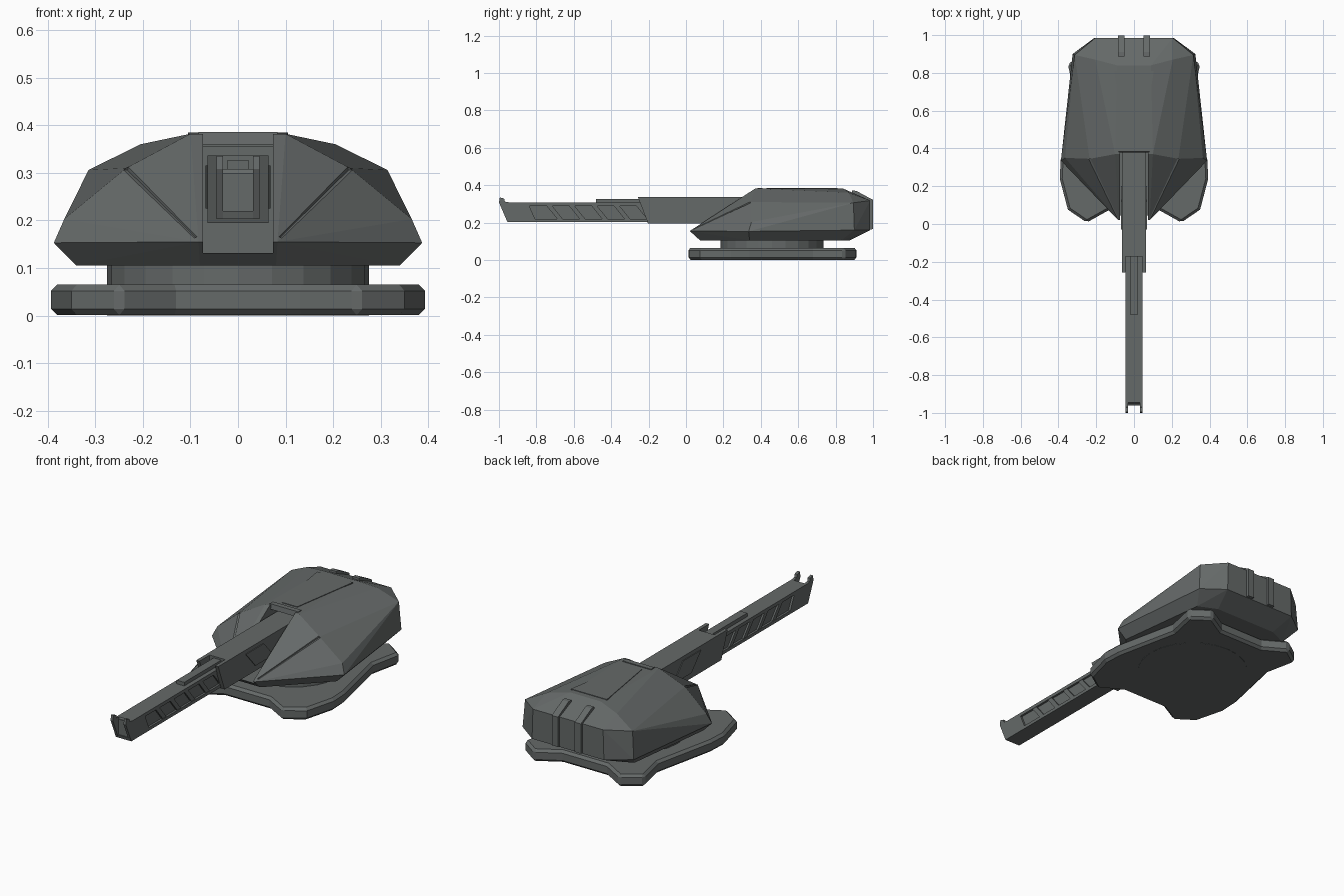
import bpy, bmesh, math
from mathutils import Vector

if "Cube" in bpy.data.objects:
    bpy.data.objects.remove(bpy.data.objects["Cube"])

mat = bpy.data.materials.new("gunmetal grey")
mat.diffuse_color = (0.13, 0.142, 0.14, 1)
mat.use_nodes = True
mat.node_tree.nodes["Principled BSDF"].inputs["Base Color"].default_value = mat.diffuse_color


def finish(name, bm):
    bmesh.ops.recalc_face_normals(bm, faces=bm.faces)
    me = bpy.data.meshes.new(name)
    bm.to_mesh(me)
    bm.free()
    me.materials.append(mat)
    ob = bpy.data.objects.new(name, me)
    bpy.context.collection.objects.link(ob)
    return ob


def prism(name, pts, lo, hi, axis="x", bevel=0):
    """Extrude a profile: (y, z) along x, or (x, y) along z."""
    bm = bmesh.new()
    put = (lambda p, h: (h, p[0], p[1])) if axis == "x" else (lambda p, h: (p[0], p[1], h))
    a = [bm.verts.new(put(p, lo)) for p in pts]
    b = [bm.verts.new(put(p, hi)) for p in pts]
    bm.faces.new(a)
    bm.faces.new(b)
    n = len(pts)
    for i in range(n):
        j = (i + 1) % n
        bm.faces.new((a[i], a[j], b[j], b[i]))
    ob = finish(name, bm)
    if bevel:
        m = ob.modifiers.new("chamfer", "BEVEL")
        m.width, m.segments = bevel, 1
        m.limit_method, m.angle_limit = "ANGLE", math.radians(60)
    return ob


def hull(name, half):
    """Faceted solid around points mirrored in x."""
    bm = bmesh.new()
    for x, y, z in half:
        for s in (1, -1):
            bm.verts.new((s * x, y, z))
    bmesh.ops.convex_hull(bm, input=bm.verts)
    bmesh.ops.dissolve_limit(bm, angle_limit=0.02, verts=bm.verts, edges=bm.edges)
    return finish(name, bm)


def cut(ob, cutter):
    cutter.hide_render = True
    m = ob.modifiers.new("cut", "BOOLEAN")
    m.operation, m.solver, m.object = "DIFFERENCE", "EXACT", cutter
    bpy.context.view_layer.objects.active = ob
    bpy.ops.object.modifier_apply(modifier=m.name)
    bpy.data.objects.remove(cutter)


def seam_cutter(a, b):
    """Thin bar between two surface points."""
    a, b = Vector(a), Vector(b)
    bm = bmesh.new()
    bmesh.ops.create_cube(bm, size=1)
    d = b - a
    bmesh.ops.scale(bm, vec=(0.009, 0.012, d.length), verts=bm.verts)
    bmesh.ops.rotate(bm, matrix=d.to_track_quat("Z", "Y").to_matrix(), verts=bm.verts)
    bmesh.ops.translate(bm, vec=(a + b) / 2, verts=bm.verts)
    return finish("seam_cutter", bm)


# four-lobed base plate
side = [(.13, .075), (.25, .008), (.35, .076), (.393, .24), (.388, .34),
        (.315, .68), (.35, .846), (.25, .917), (.13, .847)]
prism("base_plate", side + [(-x, y) for x, y in reversed(side)], .001, .065, "z", .013)

# turning ring, reaching through the plate
ring = [(.275 * math.cos(t), .46 + .275 * math.sin(t))
        for t in (2 * math.pi * i / 24 for i in range(24))]
prism("turning_ring", ring, 0, .12, "z")

# faceted turret shell
shell = hull("turret_shell", [
    (.08, .075, .105), (.34, .34, .105), (.28, .83, .105), (.18, .875, .105),
    (.083, .02, .155), (.387, .335, .153), (.325, .90, .16), (.21, .985, .16),
    (.365, .35, .203), (.235, .345, .31), (.10, .37, .382),
    (.314, .895, .306), (.205, .985, .318), (.205, .87, .36), (.09, .84, .382)])
# barrel slot, running on under the roof
cut(shell, prism("slot_cutter", [(-.1, .132), (.48, .132), (.48, .355), (.387, .355),
                                 (.387, .5), (-.1, .5)], -.074, .074))
for s in (1, -1):
    cut(shell, seam_cutter((s * .09, .035, .168), (s * .235, .345, .311)))

# lip over the barrel slot and raised roof panel
prism("slot_lip", [(.378, .36), (.41, .36), (.41, .386), (.383, .386)], -.083, .083)
roof = [(.045, .43), (.105, .81), (-.105, .81), (-.045, .43)]
prism("roof_panel", roof, .375, .385, "z")

# rear ribs
for s in (1, -1):
    prism("rear_rib", [(.885, .35), (.888, .371), (.91, .37), (.999, .322),
                       (.999, .165), (.96, .16), (.95, .3)],
          s * .067 - .018, s * .067 + .018)

# barrel: core, flanges, muzzle block
prism("barrel_core", [(-.955, .21), (-.2, .21), (-.2, .3), (-.955, .3)], -.034, .034)
prism("barrel_top_flange", [(-.945, .29), (-.16, .29), (-.16, .308), (-.945, .308)],
      -.045, .045)
prism("barrel_bottom_flange", [(-.955, .203), (-.2, .203), (-.2, .22), (-.96, .22)],
      -.045, .045)
prism("muzzle_block", [(-.953, .203), (-.80, .203), (-.845, .305), (-.945, .308), (-.955, .29)],
      -.045, .045)
# muzzle prongs
for s in (1, -1):
    prism("muzzle_prong", [(-.955, .203), (-.93, .203), (-.945, .308), (-.968, .312),
                           (-.972, .328), (-.995, .335), (-1.0, .308)],
          s * .038 - .007, s * .038 + .007)
# slanted side ribs
for i in range(5):
    y = -.75 + .12 * i
    prism("barrel_side_rib", [(y, .295), (y + .03, .295), (y + .095, .215), (y + .065, .215)],
          -.043, .043)

# barrel sleeve with a forked front end, side panels and top rail
sleeve = prism("barrel_sleeve", [(-.257, .336), (.48, .336), (.48, .195), (-.203, .195)],
               -.064, .064)
cut(sleeve, prism("fork_cutter", [(-.3, .3), (-.172, .3), (-.172, .4), (-.3, .4)], -.045, .045))
for s in (1, -1):
    prism("sleeve_side_panel", [(-.03, .315), (.12, .315), (.2, .225), (.05, .225)],
          s * .064 - .004, s * .064 + .004)
prism("barrel_top_rail", [(-.48, .305), (-.16, .305), (-.16, .327), (-.48, .327)],
      -.022, .022)
